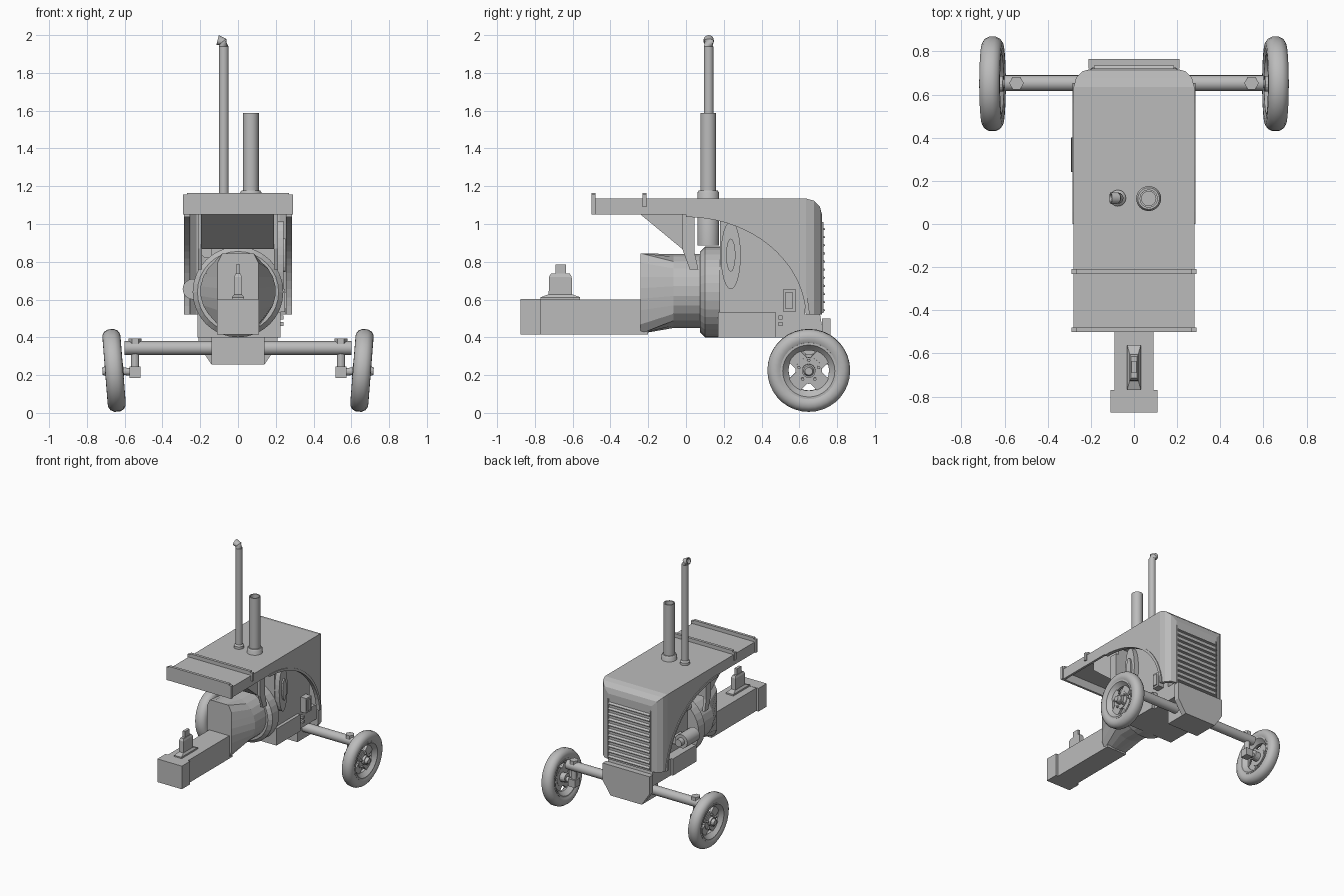
import bpy, bmesh, math
from mathutils import Matrix, Vector

if "Cube" in bpy.data.objects:
    bpy.data.objects.remove(bpy.data.objects["Cube"])

grey = bpy.data.materials.new("plain grey")
grey.diffuse_color = (0.5, 0.5, 0.5, 1)
grey.use_nodes = True
grey.node_tree.nodes["Principled BSDF"].inputs["Base Color"].default_value = grey.diffuse_color


def finish(name, bm, smooth=False, mirror=False):
    bmesh.ops.remove_doubles(bm, verts=bm.verts, dist=1e-5)
    bmesh.ops.recalc_face_normals(bm, faces=bm.faces)
    for f in bm.faces:
        f.smooth = smooth
    for e in bm.edges:
        e.smooth = not (len(e.link_faces) == 2 and e.calc_face_angle(0) > math.radians(35))
    me = bpy.data.meshes.new(name)
    bm.to_mesh(me)
    bm.free()
    me.materials.append(grey)
    ob = bpy.data.objects.new(name, me)
    bpy.context.collection.objects.link(ob)
    if mirror:
        ob.modifiers.new("mirror", 'MIRROR').use_clip = False
    return ob


def box(bm, x0, x1, y0, y1, z0, z1):
    m = Matrix.Translation(((x0 + x1) / 2, (y0 + y1) / 2, (z0 + z1) / 2))
    return bmesh.ops.create_cube(bm, size=1, matrix=m @ Matrix.Diagonal((x1 - x0, y1 - y0, z1 - z0, 1)))


def loft(bm, rings, caps=True):
    vs = [[bm.verts.new(p) for p in r] for r in rings]
    n = len(vs[0])
    for a, b in zip(vs, vs[1:]):
        for i in range(n):
            bm.faces.new((a[i], a[(i + 1) % n], b[(i + 1) % n], b[i]))
    if caps:
        bm.faces.new(vs[0])
        bm.faces.new(vs[-1])


def prism(bm, prof, x0, x1):
    """profile of (y, z) points pushed along x"""
    loft(bm, [[(x, y, z) for y, z in prof] for x in (x0, x1)])


def ring(c, d, r, n=20):
    q = Vector(d).to_track_quat('Z', 'Y')
    return [Vector(c) + q @ Vector((r * math.cos(t), r * math.sin(t), 0))
            for t in (2 * math.pi * i / n for i in range(n))]


def rod(bm, a, b, r, n=16, r2=None):
    d = Vector(b) - Vector(a)
    loft(bm, [ring(a, d, r, n), ring(b, d, r if r2 is None else r2, n)])


def lathe_x(bm, prof, m, n=32):
    """closed profile of (radius, x) turned about the x axis"""
    rows = [[m @ Vector((x, r * math.cos(t), r * math.sin(t))) for r, x in prof]
            for t in (2 * math.pi * i / n for i in range(n))]
    loft(bm, rows + [rows[0]], False)


def ellipse(cy, cz, a, b, t0, t1, n):
    return [(cy + a * math.cos(t), cz + b * math.sin(t))
            for t in (t0 + (t1 - t0) * i / n for i in range(n + 1))]


# front wheels, leaning outwards at the top
M = Matrix.Translation((0.656, 0.65, 0.225)) @ Matrix.Rotation(math.radians(4.5), 4, 'Y')
bm = bmesh.new()
lathe_x(bm, [(0.143, -0.036), (0.165, -0.048), (0.19, -0.047), (0.208, -0.036), (0.219, -0.016),
             (0.219, 0.016), (0.208, 0.036), (0.19, 0.047), (0.165, 0.048), (0.143, 0.036)], M, 36)
finish("front_tyre", bm, True, True)
bm = bmesh.new()
lathe_x(bm, [(0.15, -0.042), (0.15, 0.042), (0.138, 0.042), (0.12, 0.022), (0.107, 0.01),
             (0.107, -0.01), (0.12, -0.022), (0.138, -0.042)], M)
finish("wheel_rim", bm, True, True)
bm = bmesh.new()
rod(bm, M @ Vector((-0.005, 0, 0)), M @ Vector((0.02, 0, 0)), 0.07, 24)
for k in range(4):
    spoke = bmesh.ops.create_cube(bm, size=1, matrix=M @ Matrix.Rotation(math.pi / 4 + k * math.pi / 2, 4, 'X')
                                  @ Matrix.Translation((0.006, 0, 0.08)) @ Matrix.Diagonal((0.018, 0.085, 0.07, 1)))
finish("wheel_disc", bm, False, True)
bm = bmesh.new()
rod(bm, M @ Vector((-0.05, 0, 0)), M @ Vector((0.04, 0, 0)), 0.036, 16)
rod(bm, M @ Vector((0.04, 0, 0)), M @ Vector((0.062, 0, 0)), 0.028, 16, 0.02)
for k in range(5):
    t = math.pi / 2 + k * math.tau / 5
    p = Vector((0, 0.055 * math.cos(t), 0.055 * math.sin(t)))
    rod(bm, M @ p, M @ (p + Vector((0.035, 0, 0))), 0.009, 6)
finish("wheel_hub", bm, False, True)

# axle, king pins and spindles
bm = bmesh.new()
rod(bm, (-0.6, 0.653, 0.343), (0.6, 0.653, 0.343), 0.037, 20)
finish("front_axle", bm, True)
bm = bmesh.new()
rod(bm, (0.545, 0.653, 0.19), (0.545, 0.653, 0.385), 0.022)
rod(bm, (0.545, 0.653, 0.325), (0.545, 0.653, 0.395), 0.034, 6)
box(bm, 0.515, 0.575, 0.62, 0.685, 0.185, 0.245)
rod(bm, (0.545, 0.653, 0.215), (0.66, 0.65, 0.225), 0.02)
finish("king_pin", bm, False, True)

# axle carrier under the nose
bm = bmesh.new()
box(bm, -0.14, 0.14, 0.56, 0.74, 0.256, 0.42)
prism(bm, [(0.53, 0.40), (0.535, 0.505), (0.56, 0.52), (0.71, 0.52), (0.73, 0.40)], -0.2, 0.2)
outline = [(-0.21, 0.5), (-0.21, 0.36), (-0.14, 0.256), (0.14, 0.256), (0.21, 0.36), (0.21, 0.5)]
loft(bm, [[(x, y, z) for x, z in outline] for y in (0.72, 0.765)])
finish("axle_carrier", bm)


# hood shell: rounded box, hollowed and cut by the side arches
def nose_box(name, x, y0, y1, z0, z1):
    bm = bmesh.new()
    box(bm, -x, x, y0, y1, z0, z1)
    es = [e for e in bm.edges if all(v.co.y > y1 - 0.01 for v in e.verts)
          and not all(v.co.z < z0 + 0.01 for v in e.verts)]
    bmesh.ops.bevel(bm, geom=es, offset=0.085, segments=3, profile=0.5, affect='EDGES')
    return finish(name, bm)


hood = nose_box("hood", 0.28, -0.5, 0.72, 0.52, 1.135)
cavity = nose_box("hood_cavity_cutter", 0.262, -0.482, 0.7, 0.3, 1.117)
bm = bmesh.new()
prism(bm, [(0.65, 0.3)] + ellipse(0, 0.5, 0.65, 0.55, 0, math.pi / 2, 18) + [(-0.7, 1.05), (-0.7, 0.3)], -0.5, 0.5)
arch = finish("hood_arch_cutter", bm)
for c in (cavity, arch):
    md = hood.modifiers.new("cut", 'BOOLEAN')
    md.operation, md.solver, md.object = 'DIFFERENCE', 'EXACT', c
    c.hide_render = True
dg = bpy.context.evaluated_depsgraph_get()
mesh = bpy.data.meshes.new_from_object(hood.evaluated_get(dg))
hood.modifiers.clear()
hood.data = mesh
for c in (cavity, arch):
    bpy.data.objects.remove(c)

# raised lip round each arch
bm = bmesh.new()
prism(bm, ellipse(0, 0.5, 0.655, 0.555, 0.04, math.pi / 2, 18)
      + ellipse(0, 0.5, 0.635, 0.537, math.pi / 2, 0.04, 18), 0.255, 0.286)
finish("arch_lip", bm, False, True)

# straps over the rear of the hood
bm = bmesh.new()
for y, z in ((-0.49, 1.05), (-0.22, 1.09)):
    box(bm, -0.27, 0.27, y - 0.011, y + 0.011, 1.13, 1.165)
    for s in (-1, 1):
        box(bm, s * 0.279 - 0.011, s * 0.279 + 0.011, y - 0.011, y + 0.011, z, 1.155)
finish("hood_strap", bm)

# grille slats
bm = bmesh.new()
for i in range(11):
    z = 0.535 + i * 0.043
    prism(bm, [(0.71, z), (0.736, z + 0.004), (0.736, z + 0.011), (0.71, z + 0.027)], -0.185, 0.185)
for s in (-1, 1):
    box(bm, s * 0.188 - 0.005, s * 0.188 + 0.005, 0.71, 0.727, 0.53, 1.01)
finish("grille_slats", bm)

# fuel tank wedge below the hood and its side brackets
bm = bmesh.new()
prism(bm, [(-0.24, 1.12), (-0.24, 1.05), (-0.02, 0.868), (0.045, 0.868), (0.045, 1.12)], -0.195, 0.19)
finish("fuel_tank", bm)
bm = bmesh.new()
prism(bm, [(-0.02, 1.06), (0.045, 1.06), (0.045, 0.85), (0.065, 0.76), (0.02, 0.76), (-0.02, 0.87)], 0.19, 0.212)
finish("tank_bracket", bm, False, True)

# engine block, sump and side details
bm = bmesh.new()
box(bm, -0.14, 0.2, 0.18, 0.63, 0.42, 0.95)
prism(bm, [(0.18, 0.95), (0.18, 1.05), (0.36, 1.0), (0.42, 0.95)], -0.12, 0.2)
finish("engine_block", bm)
bm = bmesh.new()
box(bm, -0.215, 0.225, 0.17, 0.475, 0.40, 0.535)
box(bm, -0.2, 0.2, 0.45, 0.6, 0.40, 0.535)
for z in (0.47, 0.505):
    box(bm, 0.19, 0.24, 0.49, 0.512, z - 0.01, z + 0.01)
finish("engine_sump", bm)
bm = bmesh.new()
box(bm, 0.18, 0.25, 0.515, 0.58, 0.535, 0.655)
box(bm, 0.24, 0.258, 0.527, 0.565, 0.55, 0.64)
finish("side_box", bm)
bm = bmesh.new()
prism(bm, ellipse(0.237, 0.835, 0.053, 0.18, 0, math.tau * 23 / 24, 23), 0.19, 0.24)
prism(bm, ellipse(0.237, 0.835, 0.025, 0.088, 0, math.tau * 15 / 16, 15), 0.23, 0.252)
finish("side_oval_cover", bm)
bm = bmesh.new()
rod(bm, (-0.238, 0.24, 0.655), (-0.238, 0.4, 0.655), 0.055, 16)
rod(bm, (-0.238, 0.4, 0.655), (-0.238, 0.44, 0.655), 0.03, 12)
box(bm, -0.22, -0.13, 0.27, 0.37, 0.6, 0.66)
finish("generator", bm, True)
bm = bmesh.new()
rod(bm, (-0.165, 0.2, 0.85), (-0.165, 0.58, 0.85), 0.03, 12)
for y in (0.24, 0.36, 0.48):
    rod(bm, (-0.165, y, 0.85), (-0.13, y, 0.85), 0.028, 12)
finish("manifold", bm, True)

# flywheel rim and bell housing narrowing to the transmission
Y = (0, 1, 0)
bm = bmesh.new()
loft(bm, [ring((0, y, 0.64), Y, r, 32) for y, r in
          ((0.075, 0.215), (0.1, 0.24), (0.18, 0.24))])
finish("flywheel_rim", bm)
bm = bmesh.new()
circle = [(math.cos(t), math.sin(t)) for t in (math.tau * (i + 0.5) / 24 for i in range(24))]


def square(c, s):
    k = 1 / max(abs(c), abs(s))
    return (0.108 * c * k, -0.24, 0.632 + 0.213 * s * k)


loft(bm, [[square(c, s) for c, s in circle],
          [(0.2 * c, -0.065, 0.645 + 0.197 * s) for c, s in circle],
          [(0.2 * c, 0.075, 0.645 + 0.197 * s) for c, s in circle],
          [(0.225 * c, 0.09, 0.64 + 0.225 * s) for c, s in circle]])
finish("bell_housing", bm)

# transmission beam with end flange
bm = bmesh.new()
box(bm, -0.09, 0.09, -0.8, -0.2, 0.415, 0.6)
box(bm, -0.11, 0.11, -0.875, -0.77, 0.415, 0.602)
finish("transmission_beam", bm)

# gear lever mount
bm = bmesh.new()
loft(bm, [[(sx * a, -0.665 + sy * b, z) for sx, sy in ((-1, -1), (1, -1), (1, 1), (-1, 1))]
          for a, b, z in ((0.032, 0.105, 0.595), (0.032, 0.105, 0.612), (0.02, 0.062, 0.628),
                          (0.02, 0.06, 0.72), (0.014, 0.05, 0.737))])
box(bm, -0.011, 0.011, -0.692, -0.635, 0.73, 0.785)
finish("gear_lever_mount", bm)

# air intake stack, hollow at the top
Z = (0, 0, 1)
bm = bmesh.new()
loft(bm, [ring((0.068, 0.118, z), Z, r, 24) for r, z in
          ((0.058, 0.885), (0.058, 1.165), (0.05, 1.177), (0.042, 1.177),
           (0.042, 1.588), (0.033, 1.588), (0.033, 1.4))])
finish("air_intake", bm, True)

# exhaust pipe with a bent, open tip
bm = bmesh.new()
path = [((-0.075, 0.12, 0.9), Z, 0.026), ((-0.075, 0.12, 1.135), Z, 0.026), ((-0.075, 0.12, 1.135), Z, 0.038),
        ((-0.075, 0.12, 1.155), Z, 0.038), ((-0.075, 0.12, 1.165), Z, 0.026), ((-0.075, 0.12, 1.94), Z, 0.026),
        ((-0.083, 0.12, 1.964), (-0.6, 0, 0.8), 0.027), ((-0.108, 0.12, 1.974), (-1, 0, 0.25), 0.027),
        ((-0.108, 0.12, 1.974), (-1, 0, 0.25), 0.02), ((-0.088, 0.12, 1.966), (-1, 0, 0.5), 0.018)]
loft(bm, [ring(c, d, r, 16) for c, d, r in path])
finish("exhaust_pipe", bm, True)
